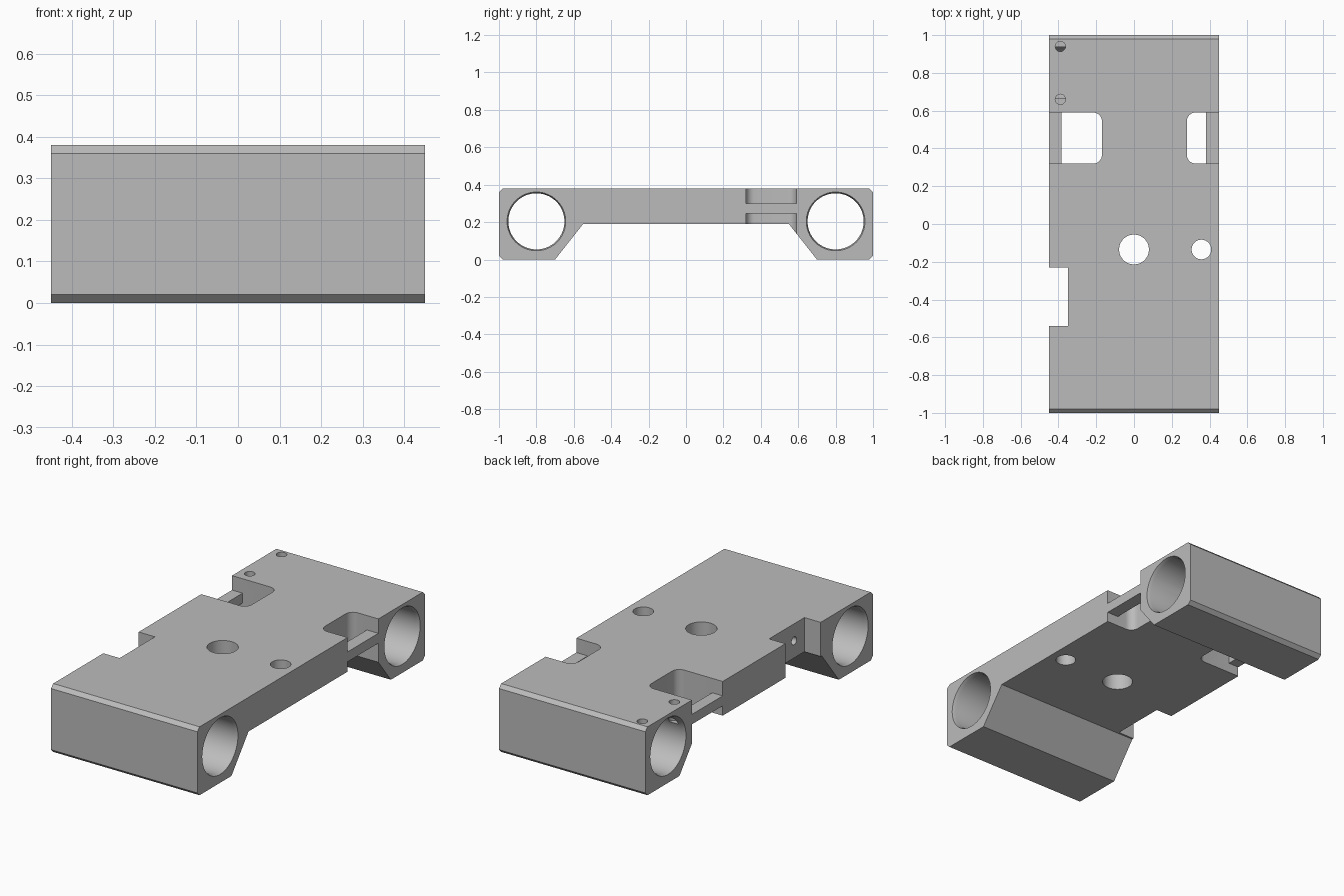
import bpy, bmesh, math
from mathutils import Vector

cube = bpy.data.objects.get("Cube")
if cube:
    bpy.data.objects.remove(cube, do_unlink=True)

metal = bpy.data.materials.new("plain grey")
metal.use_nodes = True
GREY = (0.5, 0.5, 0.5, 1)
metal.diffuse_color = GREY
metal.node_tree.nodes["Principled BSDF"].inputs["Base Color"].default_value = GREY


def prism(name, rings):
    """Solid lofted through matching rings of points, capped at both ends."""
    bm = bmesh.new()
    loops = [[bm.verts.new(p) for p in ring] for ring in rings]
    n = len(loops[0])
    for a, b in zip(loops, loops[1:]):
        for i in range(n):
            j = (i + 1) % n
            bm.faces.new((a[i], a[j], b[j], b[i]))
    bm.faces.new(loops[0])
    bm.faces.new(loops[-1])
    bmesh.ops.recalc_face_normals(bm, faces=bm.faces)
    mesh = bpy.data.meshes.new(name)
    bm.to_mesh(mesh)
    bm.free()
    mesh.materials.append(metal)
    obj = bpy.data.objects.new(name, mesh)
    bpy.context.collection.objects.link(obj)
    return obj


def upright(name, plan, z0, z1):
    return prism(name, [[(x, y, z) for x, y in plan] for z in (z0, z1)])


def circle(cx, cy, r, n=48):
    return [(cx + r * math.cos(math.tau * i / n), cy + r * math.sin(math.tau * i / n))
            for i in range(n)]


def box(x0, x1, y0, y1):
    return [(x0, y0), (x1, y0), (x1, y1), (x0, y1)]


def pocket_plan(side, inner, y0, y1, r=0.045, steps=8):
    """Slot open towards one side, with two rounded inner corners."""
    pts = [(side * 0.6, y0)]
    for cy, start in ((y0 + r, -90), (y1 - r, -180)):
        for i in range(steps + 1):
            a = math.radians(start - 90 * i / steps)
            pts.append((side * (inner + r + r * math.cos(a)), cy + r * math.sin(a)))
    return pts + [(side * 0.6, y1)]


# Body: chamfered side profile with a raised underside
half = [(0.55, 0.19), (0.7, 0), (0.98, 0), (1, 0.02), (1, 0.36), (0.98, 0.38)]
profile = half + [(-y, z) for y, z in reversed(half)]
body = prism("body", [[(x, y, z) for y, z in profile] for x in (-0.45, 0.45)])


def combine(tool, operation="DIFFERENCE"):
    mod = body.modifiers.new(tool.name, "BOOLEAN")
    mod.operation = operation
    mod.solver = "EXACT"
    mod.object = tool
    bpy.context.view_layer.objects.active = body
    bpy.ops.object.modifier_apply(modifier=mod.name)
    bpy.data.objects.remove(tool, do_unlink=True)


# Side pockets, each crossed by a bar flush with the side
for side, inner, bar in ((1, 0.28, 0.38), (-1, 0.17, 0.385)):
    combine(upright("pocket", pocket_plan(side, inner, 0.32, 0.59), -0.2, 0.6))
    x0, x1 = sorted((side * bar, side * 0.45))
    combine(upright("bar", box(x0, x1, 0.3, 0.61), 0.245, 0.3), "UNION")

# Cross bores with a narrow tapered rim
for y in (-0.8, 0.8):
    stations = ((-0.5, 0.157), (-0.45, 0.157), (-0.43, 0.15),
                (0.43, 0.15), (0.45, 0.157), (0.5, 0.157))
    combine(prism("bore", [[(x, a, b) for a, b in circle(y, 0.204, r, 64)]
                           for x, r in stations]))

# Edge notch with a small blind hole in its inner wall
combine(upright("notch", box(-0.6, -0.35, -0.54, -0.23), -0.2, 0.6))
combine(prism("pin_hole", [[(x, a, b) for a, b in circle(-0.45, 0.285, 0.022, 24)]
                           for x in (-0.4, -0.15)]))

# Vertical through holes and shallow screw holes over the rear bore
for x, y, r, z in ((0, -0.135, 0.079, -0.2), (0.357, -0.135, 0.052, -0.2),
                   (-0.39, 0.94, 0.027, 0.265), (-0.39, 0.66, 0.027, 0.265)):
    combine(upright("hole", circle(x, y, r), z, 0.6))

bpy.ops.object.select_all(action="DESELECT")
body.select_set(True)
bpy.context.view_layer.objects.active = body
bpy.ops.object.shade_smooth_by_angle(angle=math.radians(25))
